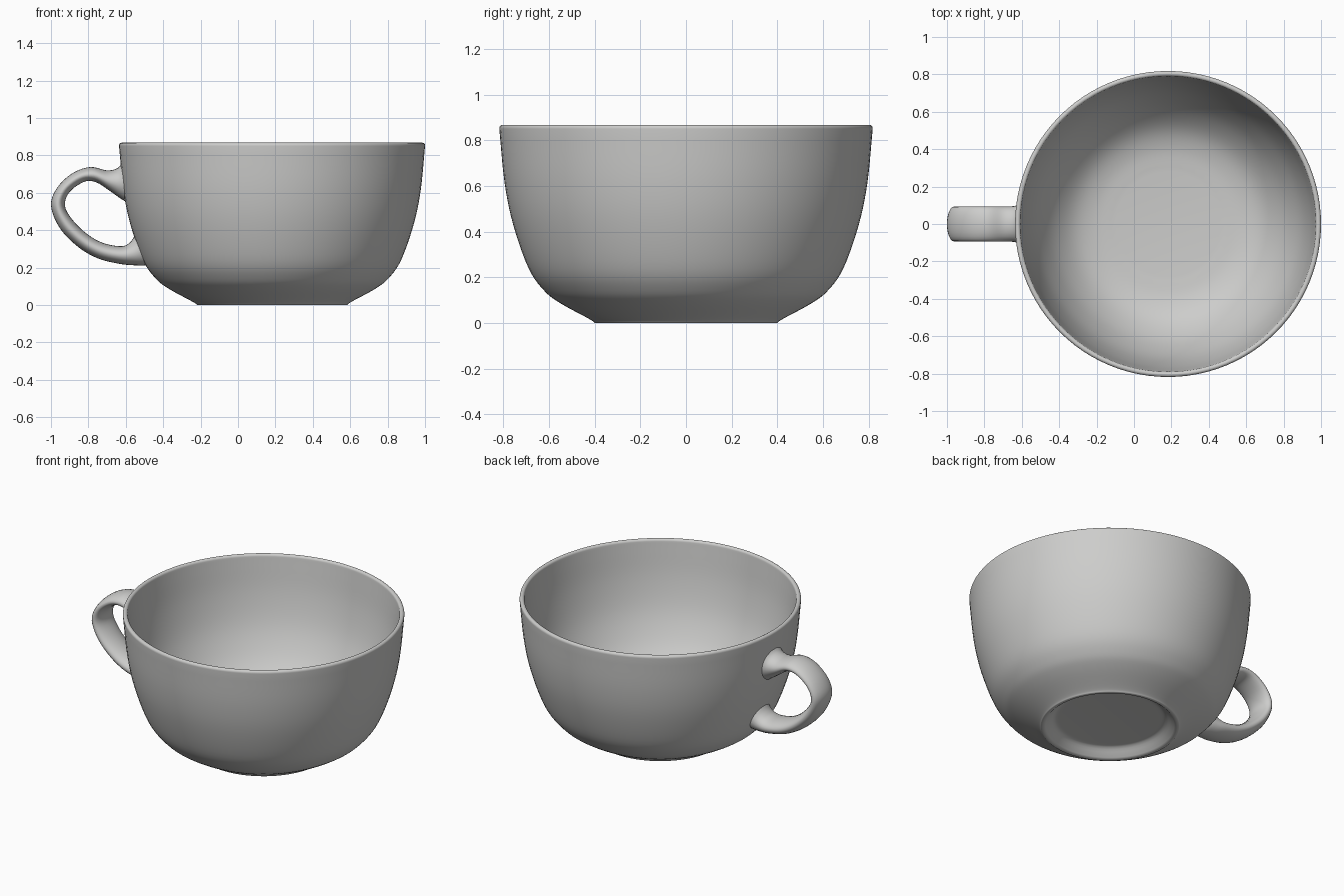
import bpy, bmesh, math
from mathutils import Vector

if "Cube" in bpy.data.objects:
    bpy.data.objects.remove(bpy.data.objects["Cube"], do_unlink=True)

CUP_X = 0.182

# Glazed ceramic colour
ceramic = bpy.data.materials.new("grey_ceramic")
ceramic.use_nodes = True
grey = (0.61, 0.61, 0.6, 1)
ceramic.diffuse_color = grey
ceramic.node_tree.nodes["Principled BSDF"].inputs["Base Color"].default_value = grey


def spline(points, steps):
    """Smooth curve through points of any dimension."""
    p = [Vector(q) for q in points]
    p = [2 * p[0] - p[1]] + p + [2 * p[-1] - p[-2]]
    out = []
    for a, b, c, d in zip(p, p[1:], p[2:], p[3:]):
        for i in range(steps):
            t = i / steps
            out.append(0.5 * (2 * b + (c - a) * t + (2 * a - 5 * b + 4 * c - d) * t * t
                              + (3 * b - a - 3 * c + d) * t ** 3))
    return out + [p[-2]]


def skin(name, rings):
    """Join equal rings of points into one smooth surface with closed ends."""
    bm = bmesh.new()
    loops = [[bm.verts.new(co) for co in ring] for ring in rings]
    n = len(loops[0])
    for lo, hi in zip(loops, loops[1:]):
        for i in range(n):
            j = (i + 1) % n
            bm.faces.new((lo[i], lo[j], hi[j], hi[i]))
    bm.faces.new(loops[0])
    bm.faces.new(loops[-1])
    bmesh.ops.recalc_face_normals(bm, faces=bm.faces)
    mesh = bpy.data.meshes.new(name)
    bm.to_mesh(mesh)
    bm.free()
    mesh.materials.append(ceramic)
    obj = bpy.data.objects.new(name, mesh)
    bpy.context.collection.objects.link(obj)
    bpy.ops.object.select_all(action="DESELECT")
    obj.select_set(True)
    bpy.context.view_layer.objects.active = obj
    bpy.ops.object.shade_smooth_by_angle(angle=math.radians(50))


# Bowl: recessed foot, outer wall, rounded rim and inner wall, turned on its axis
foot = spline([(0.29, 0.055), (0.325, 0.05), (0.36, 0.02), (0.38, 0.003)], 3)
outer = spline([(0.40, 0), (0.425, 0.018), (0.55, 0.086), (0.622, 0.142), (0.69, 0.24),
                (0.757, 0.43), (0.795, 0.615), (0.818, 0.85)], 5)
rim = [(0.804 + 0.014 * math.cos(a), 0.854 + 0.014 * math.sin(a))
       for a in (math.pi * i / 8 for i in range(9))]
inner = spline([(0.789, 0.845), (0.762, 0.64), (0.718, 0.46), (0.655, 0.32),
                (0.585, 0.22), (0.50, 0.145), (0.40, 0.105), (0.28, 0.09)], 5)
SIDES = 96
turns = [2 * math.pi * i / SIDES for i in range(SIDES)]
skin("cup_bowl", [[(CUP_X + r * math.cos(a), r * math.sin(a), z) for a in turns]
                  for r, z in foot + outer + rim + inner])

# Handle: oval sections given by outer x z, inner x z and half width
sections = spline([
    (-0.615, 0.765, -0.605, 0.555, 0.105), (-0.645, 0.732, -0.640, 0.578, 0.096),
    (-0.70, 0.720, -0.685, 0.61, 0.093), (-0.79, 0.738, -0.755, 0.655, 0.093),
    (-0.885, 0.705, -0.82, 0.66, 0.093), (-0.965, 0.63, -0.90, 0.605, 0.093),
    (-1.0, 0.535, -0.925, 0.53, 0.093), (-0.955, 0.415, -0.88, 0.45, 0.093),
    (-0.86, 0.315, -0.80, 0.375, 0.093), (-0.75, 0.25, -0.715, 0.33, 0.093),
    (-0.63, 0.22, -0.62, 0.315, 0.093), (-0.54, 0.212, -0.575, 0.338, 0.09),
    (-0.485, 0.212, -0.545, 0.385, 0.09)], 5)
rings = []
for ox, oz, ix, iz, width in sections:
    mid = Vector(((ox + ix) / 2, 0, (oz + iz) / 2))
    half = Vector(((ox - ix) / 2, 0, (oz - iz) / 2))
    rings.append([mid + half * math.cos(a) + Vector((0, width * math.sin(a), 0))
                  for a in turns[::4]])
skin("cup_handle", rings)
